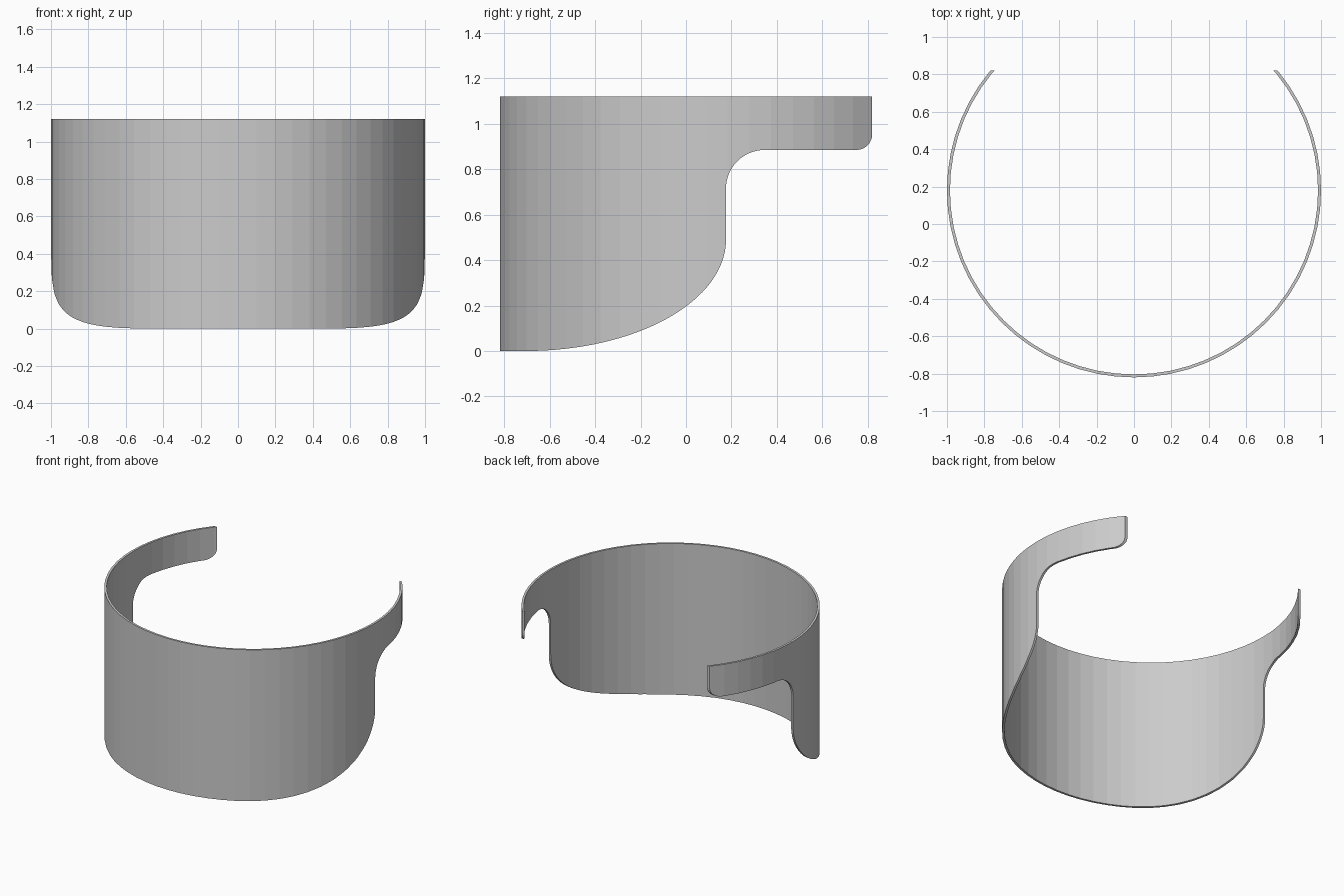
import bpy, bmesh
from math import sin, cos, pi

if "Cube" in bpy.data.objects:
    bpy.data.objects.remove(bpy.data.objects["Cube"])

SEG = 64
CY, R, T = 0.18, 1.0, 0.016
TOP = 1.12


def make_object(name, bm):
    bmesh.ops.recalc_face_normals(bm, faces=bm.faces[:])
    mesh = bpy.data.meshes.new(name)
    bm.to_mesh(mesh)
    bm.free()
    ob = bpy.data.objects.new(name, mesh)
    bpy.context.collection.objects.link(ob)
    return ob


def arc(cy, cz, ry, rz, a0, a1, n):
    steps = [a0 + (a1 - a0) * i / n for i in range(n + 1)]
    return [(cy + ry * cos(a), cz + rz * sin(a)) for a in steps]


# Thin tall tube
bm = bmesh.new()
rings = []
for r, z in ((R, -0.1), (R, 1.3), (R - T, 1.3), (R - T, -0.1)):
    rings.append([bm.verts.new((r * cos(2 * pi * i / SEG), CY + r * sin(2 * pi * i / SEG), z))
                  for i in range(SEG)])
for k in range(4):
    a, b = rings[k], rings[(k + 1) % 4]
    for i in range(SEG):
        j = (i + 1) % SEG
        bm.faces.new((a[i], a[j], b[j], b[i]))
band = make_object("curved_band", bm)

# Side outline: rounded lower corner, concave step, rounded arm tip
outline = [(-1.0, TOP), (-1.0, 0.0)]
outline += arc(-0.704, 0.49, 0.88, 0.49, -pi / 2, 0, 32)
outline += arc(0.346, 0.715, 0.17, 0.17, pi, pi / 2, 14)
outline += arc(0.75, 0.955, 0.07, 0.07, -pi / 2, 0, 8)
outline += [(0.82, TOP)]

bm = bmesh.new()
face = bm.faces.new([bm.verts.new((-1.3, y, z)) for y, z in outline])
ext = bmesh.ops.extrude_face_region(bm, geom=[face])
bmesh.ops.translate(bm, vec=(2.6, 0, 0),
                    verts=[v for v in ext["geom"] if isinstance(v, bmesh.types.BMVert)])
cutter = make_object("side_outline_cutter", bm)
cutter.hide_render = True

# Keep only the tube inside the outline
mod = band.modifiers.new("trim", 'BOOLEAN')
mod.operation = 'INTERSECT'
mod.solver = 'EXACT'
mod.object = cutter
bpy.context.view_layer.objects.active = band
band.select_set(True)
bpy.ops.object.modifier_apply(modifier=mod.name)
bpy.data.objects.remove(cutter)
